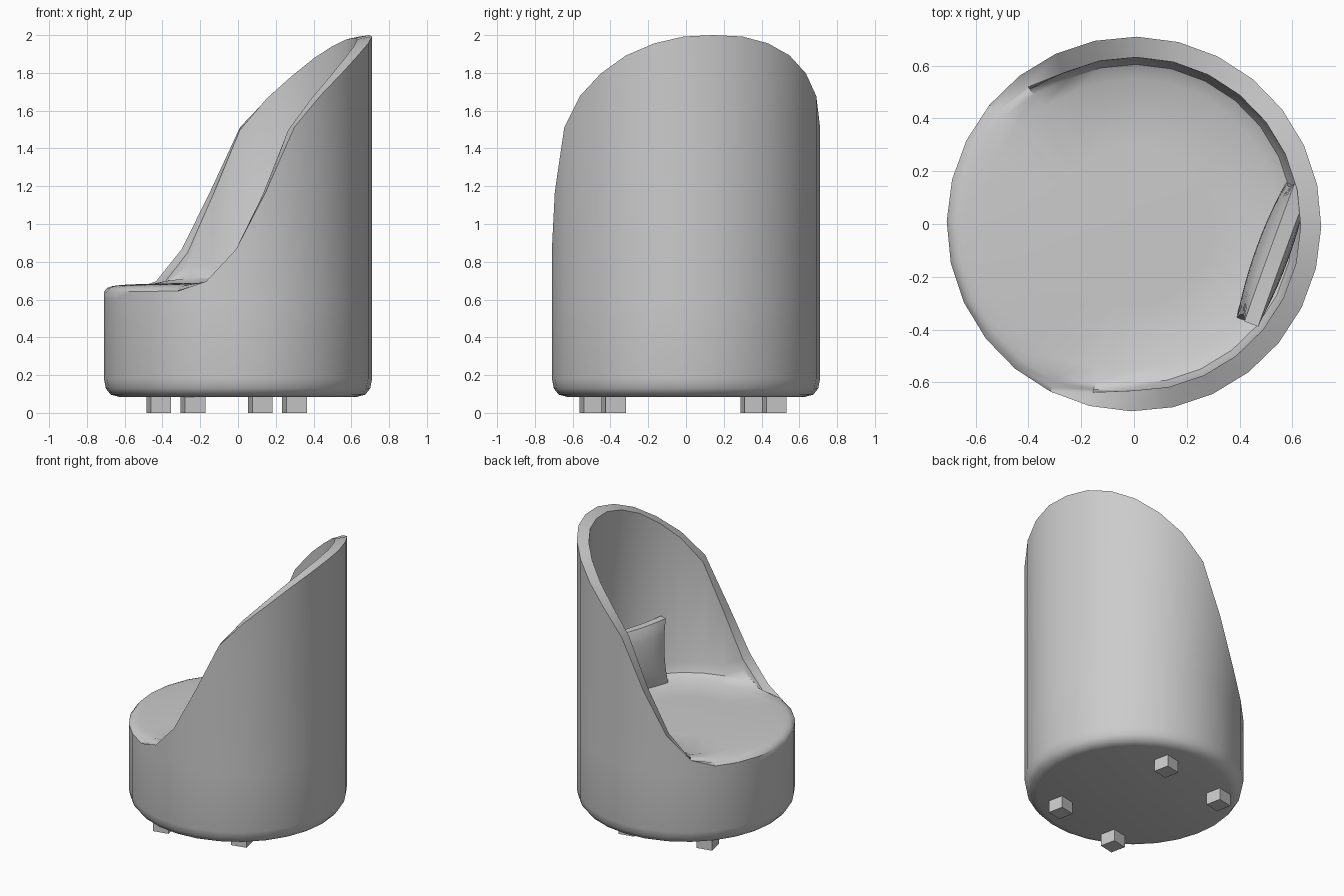
import bpy, bmesh
from math import cos, sin, pi, radians, degrees
from mathutils import Matrix, Vector

if "Cube" in bpy.data.objects:
    bpy.data.objects.remove(bpy.data.objects["Cube"])

TURN = radians(12)   # the chair is turned a little about z
SEG = 28

# Rim height against the angle away from the middle of the back
RIM = [(0, 2.0), (12, 1.995), (28, 1.95), (39, 1.89), (55, 1.77), (69, 1.63), (78, 1.5),
       (85, 1.31), (94, 1.06), (102, 0.88), (111, 0.73), (118, 0.68), (128, 0.645), (180, 0.64)]


def rim_height(deg):
    for (a, za), (b, zb) in zip(RIM, RIM[1:]):
        if deg <= b + 1e-6:
            return za + (zb - za) * (deg - a) / (b - a)
    return RIM[-1][1]


def finish(name, bm, smooth=None):
    bmesh.ops.recalc_face_normals(bm, faces=bm.faces)
    me = bpy.data.meshes.new(name)
    bm.to_mesh(me)
    bm.free()
    ob = bpy.data.objects.new(name, me)
    bpy.context.collection.objects.link(ob)
    if smooth:
        bpy.ops.object.select_all(action='DESELECT')
        ob.select_set(True)
        bpy.context.view_layer.objects.active = ob
        bpy.ops.object.shade_smooth_by_angle(angle=radians(smooth))
    return ob


def section(deg):
    """Radius/height profile of the tub from underside to seat."""
    h = rim_height(deg)
    t = min(max((deg - 106) / 22, 0), 1)
    f = t * t * (3 - 2 * t)                       # 0 = back wall, 1 = open front
    mix = lambda a, b: a + (b - a) * f
    return [(0.63, 0.085), (0.675, 0.097), (0.70, 0.13), (0.71, 0.18), (0.71, 0.6), (0.71, h),
            (mix(0.632, 0.692), mix(h - 0.015, 0.662)),
            (mix(0.63, 0.67), mix(min(h - 0.02, 0.78), 0.67)),
            (mix(0.605, 0.64), mix(0.715, 0.675)),
            (mix(0.55, 0.58), mix(0.685, 0.68)),
            (0.3, 0.688)]


# Tub: outer shell, rim, inner wall and seat in one lathe-like skin
bm = bmesh.new()
cols = []
for i in range(SEG):
    a = 2 * pi * i / SEG
    deg = min(degrees(a), 360 - degrees(a))
    cols.append([bm.verts.new((r * cos(a + TURN), r * sin(a + TURN), z)) for r, z in section(deg)])
centre = bm.verts.new((0, 0, 0.69))
for c, d in zip(cols, cols[1:] + cols[:1]):
    for k in range(len(c) - 1):
        bm.faces.new((c[k], d[k], d[k + 1], c[k + 1]))
    bm.faces.new((c[-1], d[-1], centre))
bm.faces.new([c[0] for c in reversed(cols)])
finish("tub_seat", bm, 40)

# Cushion: a subdivided block, fuller in the middle with pulled-in sides
N = 10
bm = bmesh.new()
bmesh.ops.create_cube(bm, size=2)
bmesh.ops.subdivide_edges(bm, edges=bm.edges[:], cuts=N - 1, use_grid_fill=True)
for v in bm.verts:
    x, u, w = v.co
    full = ((1 - u * u) * (1 - w * w)) ** 0.6
    v.co = Vector((x * (0.028 + 0.034 * full),
                   u * 0.28 * (1 - 0.08 * (1 - w * w)),
                   w * 0.235 * (1 - 0.08 * (1 - u * u))))
bm.transform(Matrix.Translation((0.525, -0.11, 0.895)) @ Matrix.Rotation(radians(-20), 4, 'Z')
             @ Matrix.Rotation(radians(4), 4, 'Y'))
finish("cushion", bm, 50)

# Four block feet
for sx, side in ((1, "back"), (-1, "front")):
    for sy, hand in ((1, "left"), (-1, "right")):
        bm = bmesh.new()
        bmesh.ops.create_cube(bm, size=1)
        bm.transform(Matrix.Translation((-0.06, -0.015, 0)) @ Matrix.Rotation(TURN, 4, 'Z')
                     @ Matrix.Translation((sx * 0.275, sy * 0.435, 0.045))
                     @ Matrix.Diagonal((0.11, 0.11, 0.09, 1)))
        finish(f"{side}_{hand}_foot", bm)
